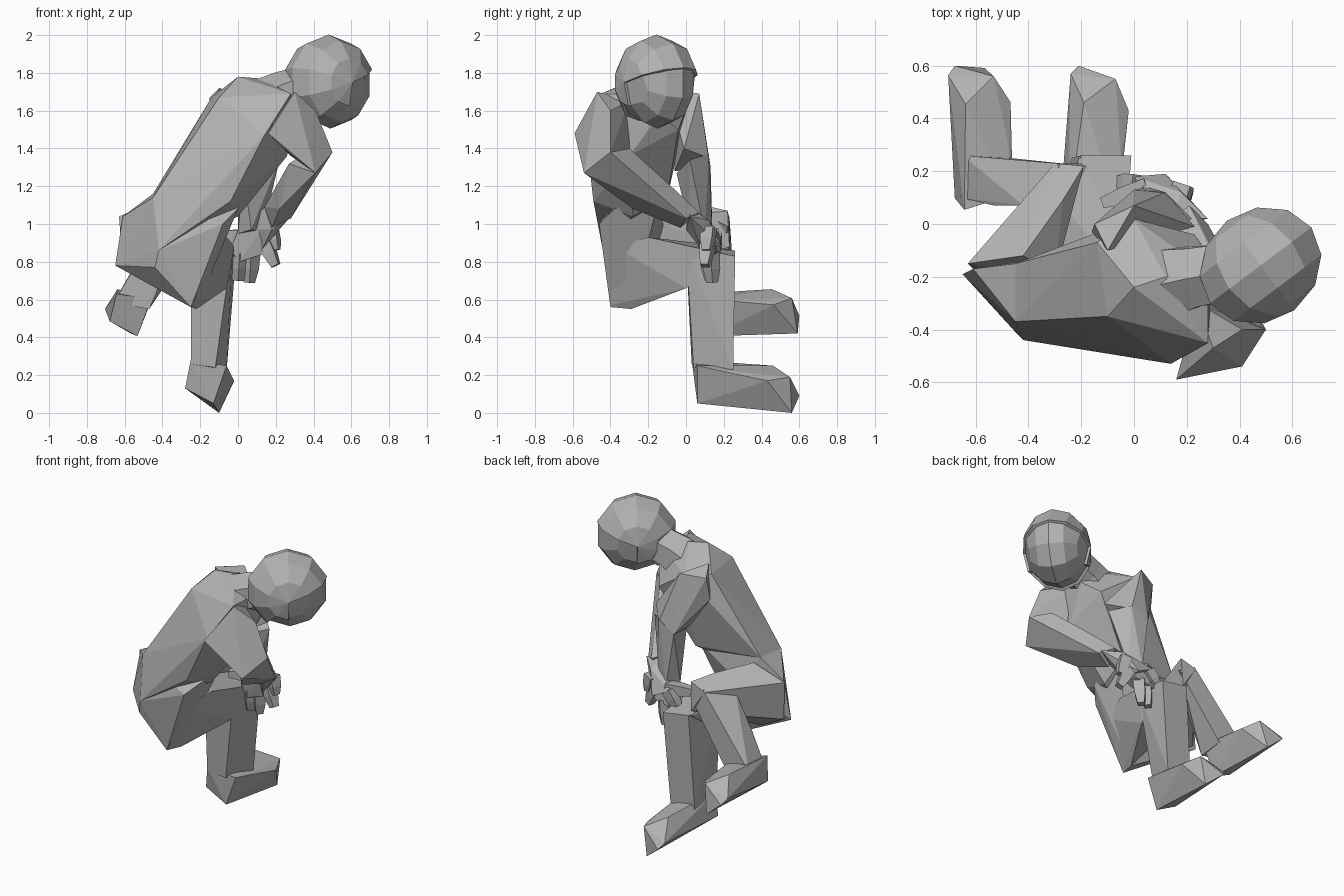
import bpy
import bmesh
import math
from mathutils import Vector, Matrix, Euler

cube = bpy.data.objects.get("Cube")
if cube:
    bpy.data.objects.remove(cube, do_unlink=True)

# One plain clay colour for the whole figure
clay = bpy.data.materials.new("clay_grey")
clay.use_nodes = True
clay.diffuse_color = (0.45, 0.45, 0.45, 1)
clay.node_tree.nodes["Principled BSDF"].inputs["Base Color"].default_value = clay.diffuse_color


def finish(name, bm):
    """Turn a bmesh into a flat shaded object."""
    bmesh.ops.recalc_face_normals(bm, faces=bm.faces[:])
    mesh = bpy.data.meshes.new(name)
    bm.to_mesh(mesh)
    bm.free()
    mesh.materials.append(clay)
    obj = bpy.data.objects.new(name, mesh)
    bpy.context.collection.objects.link(obj)
    return obj


def block(name, corners, place=Matrix()):
    """Faceted solid stretched over a few corner points."""
    bm = bmesh.new()
    for corner in corners:
        bm.verts.new(place @ Vector(corner))
    result = bmesh.ops.convex_hull(bm, input=bm.verts[:])
    inside = [v for v in set(result["geom_interior"]) if isinstance(v, bmesh.types.BMVert)]
    bmesh.ops.delete(bm, geom=inside, context="VERTS")
    bmesh.ops.dissolve_limit(bm, angle_limit=math.radians(4), verts=bm.verts[:], edges=bm.edges[:])
    return finish(name, bm)


def bar(name, path, radii, sides=4):
    """Tapered faceted tube along a path."""
    bm = bmesh.new()
    points = [Vector(p) for p in path]
    rings = []
    for i, (point, radius) in enumerate(zip(points, radii)):
        along = points[min(i + 1, len(points) - 1)] - points[max(i - 1, 0)]
        turn = along.to_track_quat("Z", "Y")
        rings.append([bm.verts.new(point + turn @ Vector((
            radius * math.cos(math.tau * (k + .5) / sides),
            radius * math.sin(math.tau * (k + .5) / sides), 0))) for k in range(sides)])
    for low, high in zip(rings, rings[1:]):
        for k in range(sides):
            n = (k + 1) % sides
            bm.faces.new((low[k], low[n], high[n], high[k]))
    bm.faces.new(rings[0])
    bm.faces.new(rings[-1])
    return finish(name, bm)


# Torso: hips and coat below, chest above
block("hips", [
    (-.61, -.17, 1.04), (-.65, -.19, .78), (-.44, -.42, .77), (-.42, -.44, .86),
    (-.25, -.40, .56), (-.22, -.29, .55), (-.10, -.20, .90), (-.30, -.12, .98), (-.45, -.37, 1.14),
    (-.45, -.15, 1.16), (-.08, -.46, 1.0), (0, -.38, 1.08), (0, -.14, 1.15)])
block("chest", [
    (-.45, -.15, 1.16), (-.45, -.37, 1.14), (-.42, -.44, .86), (-.04, -.49, 1.12),
    (0, -.28, 1.04), (0, -.10, 1.14), (-.14, -.07, 1.67), (-.10, -.35, 1.67), (0, -.24, 1.78),
    (.12, -.20, 1.77), (.28, -.45, 1.69), (.14, -.53, 1.47), (.26, -.30, 1.36),
    (.23, -.04, 1.50), (0, .02, 1.66), (.28, -.18, 1.68), (.30, -.14, 1.58)])

# Neck and collar
bar("neck", [(.10, -.23, 1.60), (.24, -.20, 1.68), (.42, -.17, 1.74)], (.16, .13, .12), 6)

# Head with a close hair cap that leaves the face open
face_way = Vector((.60, .45, -.66)).normalized()
side_way = Vector((.6, -.8, 0))
turn = side_way.to_track_quat("Z", "Y").to_matrix().to_4x4()
centre = Vector((.480, -.157, 1.75))


def ball(size):
    """Head shaped ball, narrow from ear to ear."""
    bm = bmesh.new()
    bmesh.ops.create_uvsphere(bm, u_segments=10, v_segments=6, radius=size)
    bm.transform(Matrix.Translation(centre) @ turn @ Matrix.Diagonal((1, 1, .84, 1)))
    return bm


head = ball(.235)
for v in head.verts:
    # pull the chin forward and narrow the jaw
    reach = (v.co - centre).dot(face_way)
    if reach > .1:
        v.co += face_way * .015
        v.co -= side_way * (v.co - centre).dot(side_way) * .12
finish("head", head)

cap = ball(.253)
cap.normal_update()
bare = [f for f in cap.faces if (f.calc_center_median() - centre).normalized().dot(face_way) > .25]
bmesh.ops.delete(cap, geom=bare, context="FACES")
cap_obj = finish("hair_cap", cap)
shell = cap_obj.modifiers.new("thickness", "SOLIDIFY")
shell.thickness = .025
shell.offset = -1

# Right arm, reaching across to the knee
block("right_upper_arm", [
    (.30, -.47, 1.70), (.16, -.59, 1.48), (.41, -.40, 1.60), (.50, -.40, 1.38),
    (.41, -.54, 1.27), (.24, -.56, 1.40), (.28, -.30, 1.36), (.24, -.30, 1.65)])
block("right_forearm", [
    (.50, -.40, 1.38), (.41, -.54, 1.27), (.27, -.38, 1.32), (.40, -.30, 1.40),
    (.29, -.10, 1.22), (.22, -.28, 1.08),
    (.28, 0, 1.03), (.14, .02, 1.09), (.21, .07, 1.06), (.18, -.03, .98)])
block("right_palm", [
    (.28, .02, 1.04), (.14, .02, 1.09), (.18, .12, 1.02), (.18, 0, .97),
    (.03, .10, .97), (0, .18, .94), (.12, .19, .88), (.13, .08, .87)])

# Left arm, hanging down to the knee
block("left_upper_arm", [
    (-.15, 0, 1.67), (-.10, -.10, 1.72), (-.16, -.03, 1.52), (0, .07, 1.69),
    (.12, .12, 1.35), (0, .13, 1.30), (.23, -.01, 1.40), (.02, -.06, 1.28)])
block("left_forearm", [
    (.12, .12, 1.37), (0, .13, 1.30), (.22, .02, 1.34), (.03, -.05, 1.27),
    (0, .06, .95), (.05, .14, .95), (.13, .10, .96), (.07, .02, .97)])
block("left_palm", [
    (0, .06, .97), (.06, .15, .97), (.12, .05, .97), (-.04, .09, .86),
    (-.02, .17, .82), (.13, .16, .85), (.13, .08, .84), (.01, .08, .80)])

# Fingers: (name, knuckle, tip)
fingers = [
    ("right_finger", (.13, .12, .93), (.20, .10, .78)),
    ("right_index", (.05, .14, .94), (-.12, .08, .93)),
    ("right_thumb", (.17, .12, .98), (.20, .11, .86)),
    ("left_index", (.01, .12, .85), (0, .13, .70)),
    ("left_middle", (.07, .13, .85), (.06, .14, .69)),
    ("left_thumb", (.02, .15, .93), (-.05, .16, .84)),
]
for name, knuckle, tip in fingers:
    middle = Vector(knuckle).lerp(Vector(tip), .55)
    bar(name, [knuckle, middle, tip], (.05, .046, .03))

# Right leg
block("right_thigh", [
    (-.24, -.40, .57), (-.22, -.29, .55), (-.40, -.35, .80), (-.11, -.38, .88),
    (-.06, -.20, .93), (-.26, 0, .67), (-.06, 0, .66), (-.02, .03, .88),
    (-.02, .25, .83), (-.21, .25, .86), (-.25, .05, .90)])
block("right_shin", [
    (-.25, 0, .86), (-.03, 0, .88), (-.01, .26, .83), (-.20, .26, .86),
    (-.25, .03, .26), (-.12, .04, .24), (-.06, .25, .23), (-.24, .25, .23)])

# Left leg, knee drawn in and shin slanting out
block("left_thigh", [
    (-.63, -.15, 1.04), (-.61, -.17, .78), (-.42, -.12, 1.13), (-.30, -.20, 1.02), (-.38, -.25, .65),
    (-.30, .23, 1.03), (-.19, .22, 1.07), (-.27, .09, 1.10), (-.20, .23, .88), (-.38, .12, .86)])
block("left_shin", [
    (-.42, .07, 1.0), (-.29, .23, 1.04), (-.18, .22, .98), (-.25, .08, 1.07), (-.53, .07, .80),
    (-.66, .10, .58), (-.47, .08, .55), (-.65, .26, .60), (-.47, .25, .57)])

# Feet share one rolled shoe shape, the left one turned out and toes raised
shoe = [
    (-.28, .06, .13), (-.13, .06, .05), (-.25, .03, .28), (-.06, .06, .25),
    (-.05, .25, .22), (-.25, .25, .22), (-.24, .57, .13), (-.21, .60, .09), (-.10, .56, 0),
    (-.02, .43, .17), (-.07, .55, .19), (-.19, .46, .25)]
heel = Vector((-.17, .06, .15))
swing = Euler((math.radians(8), 0, math.radians(8))).to_matrix().to_4x4()
swing @= Matrix.Diagonal((1, .92, 1, 1))
block("right_foot", shoe)
block("left_foot", shoe, Matrix.Translation(heel + Vector((-.40, .05, .355))) @ swing @ Matrix.Translation(-heel))
